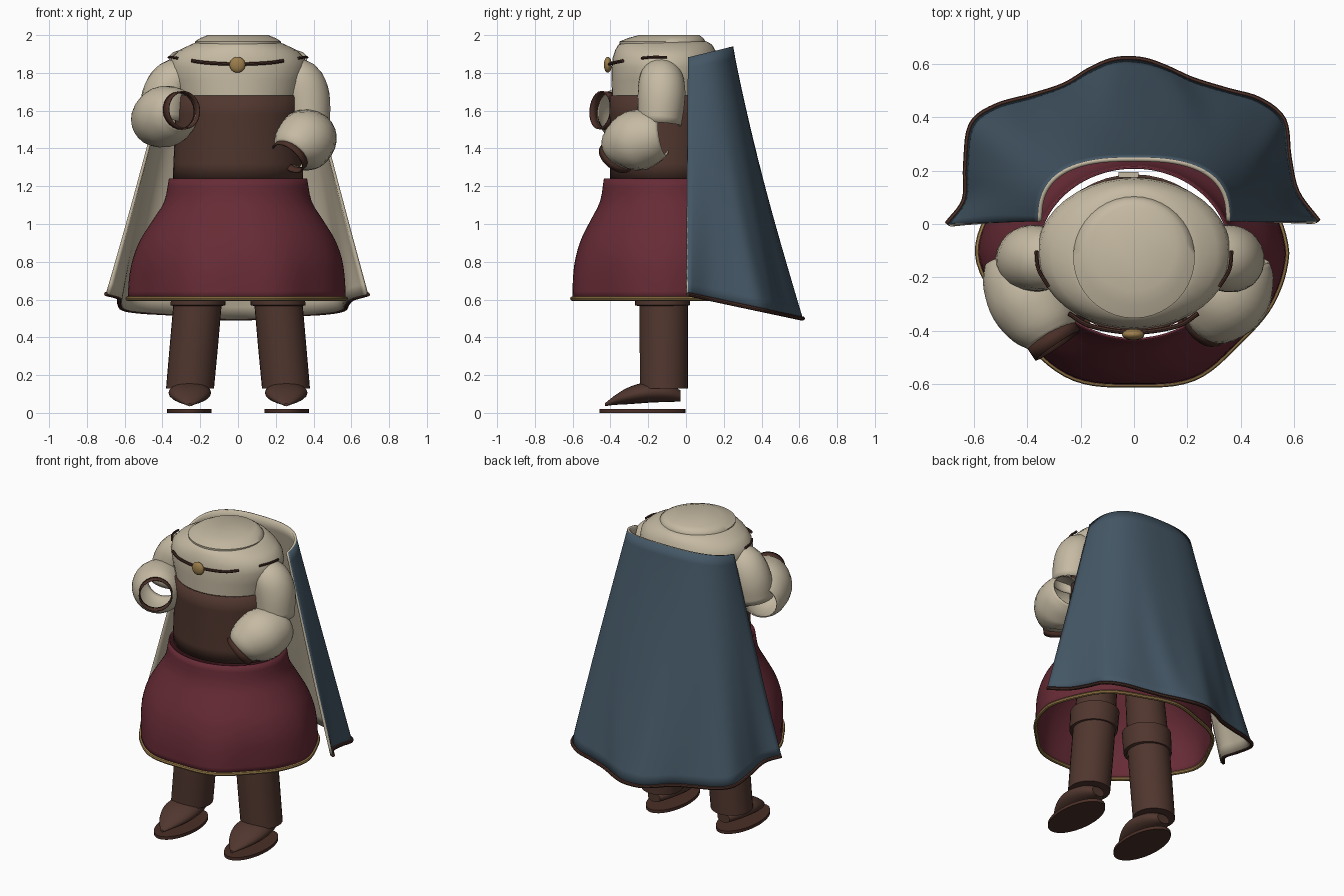
import bpy, bmesh, math
from mathutils import Vector

if "Cube" in bpy.data.objects:
    bpy.data.objects.remove(bpy.data.objects["Cube"])

TAU = 2 * math.pi
CY = -0.11  # body centre line in y


def material(name, rgb):
    m = bpy.data.materials.new(name)
    m.diffuse_color = (*rgb, 1)
    m.use_nodes = True
    m.node_tree.nodes["Principled BSDF"].inputs["Base Color"].default_value = m.diffuse_color
    return m


CREAM = material("cream cloth", (0.56, 0.49, 0.365))
BROWN = material("brown leather", (0.08, 0.037, 0.027))
RED = material("wine red cloth", (0.135, 0.024, 0.036))
BLUE = material("slate blue cloth", (0.059, 0.097, 0.134))
GOLD = material("gold trim", (0.33, 0.205, 0.07))
TRIM = material("dark brown trim", (0.068, 0.028, 0.02))


def loft(name, rings, mats, closed=True, caps=(False, False), thick=0, angle=40):
    """Skin a list of point rings; optional end caps and wall thickness."""
    bm = bmesh.new()
    vs = [[bm.verts.new(p) for p in r] for r in rings]
    n = len(rings[0])
    for a, b in zip(vs, vs[1:]):
        for i in range(n if closed else n - 1):
            j = (i + 1) % n
            bm.faces.new((a[i], a[j], b[j], b[i]))
    for want, ring in zip(caps, (vs[0][::-1], vs[-1])):
        if want:
            bm.faces.new(ring)
    if closed:
        bmesh.ops.recalc_face_normals(bm, faces=bm.faces)
    me = bpy.data.meshes.new(name)
    bm.to_mesh(me)
    bm.free()
    ob = bpy.data.objects.new(name, me)
    bpy.context.collection.objects.link(ob)
    for m in mats:
        me.materials.append(m)
    bpy.ops.object.select_all(action='DESELECT')
    ob.select_set(True)
    bpy.context.view_layer.objects.active = ob
    bpy.ops.object.shade_smooth_by_angle(angle=math.radians(angle))
    if thick:
        s = ob.modifiers.new("thickness", 'SOLIDIFY')
        s.thickness = thick
        s.offset = -1
        if len(mats) > 1:
            s.material_offset = 1
            s.material_offset_rim = 1
    return ob


def ellipse(z, rx, ry, cx=0, cy=CY, n=40):
    return [(cx + rx * math.cos(TAU * i / n), cy + ry * math.sin(TAU * i / n), z) for i in range(n)]


def spline(pts, steps):
    """Smooth (Catmull-Rom) resampling of points of any dimension."""
    p = [Vector(q) for q in pts]
    p = [2 * p[0] - p[1]] + p + [2 * p[-1] - p[-2]]
    out = []
    for i in range(1, len(p) - 2):
        a, b, c, d = p[i - 1:i + 3]
        for k in range(steps):
            t = k / steps
            out.append(0.5 * (2 * b + (c - a) * t + (2 * a - 5 * b + 4 * c - d) * t * t
                              + (3 * b - a - 3 * c + d) * t ** 3))
    return out + [p[-2]]


def tube(name, pts, radii, mat, n=24, loop=False, caps=(True, True), thick=0):
    """Round tube of varying radius along a path."""
    P = [Vector(p) for p in pts]
    m = len(P)
    rings = []
    for i in range(m):
        a, b = (P[i - 1], P[(i + 1) % m]) if loop else (P[max(i - 1, 0)], P[min(i + 1, m - 1)])
        t = (b - a).normalized()
        up = Vector((0, 0, 1)) if abs(t.z) < 0.8 else Vector((0, 1, 0))
        up = Vector((0, 1, 1)) - t * t.dot(Vector((0, 1, 1))) if thick else up
        u = t.cross(up).normalized()
        v = t.cross(u)
        r = radii[i] if isinstance(radii, list) else radii
        rings.append([P[i] + r * (u * math.cos(TAU * k / n) + v * math.sin(TAU * k / n)) for k in range(n)])
    if loop:
        rings.append(rings[0])
        caps = (False, False)
    return loft(name, rings, [mat], caps=caps, thick=thick)


# Torso and neck cap
torso = [(1.55, .315, .28), (1.68, .325, .282), (1.76, .35, .284), (1.83, .364, .284),
         (1.88, .353, .278), (1.92, .312, .265), (1.95, .25, .248), (1.965, .215, .222)]
loft("torso", [ellipse(*r) for r in torso], [CREAM], caps=(False, True))
loft("neck_cap", [ellipse(z, r, r, cy=cy) for z, r, cy in
                  ((1.945, .226, -.125), (1.966, .228, -.125), (1.985, .198, -.107), (2.0, .16, -.09))],
     [CREAM], caps=(False, True), angle=60)

# Corset
loft("corset", [ellipse(z, rx, ry) for z, rx, ry in
                ((1.24, .345, .292), (1.32, .342, .292), (1.45, .336, .292), (1.58, .333, .294), (1.68, .332, .296))],
     [BROWN], thick=.012)

# Skirt with uneven soft folds that grow toward the hem
lobes = [1.015, .99, 1.02, .98, 1.02, .98, 1.02, 1.0, 1.04, .965, .98, 1.03, 1.0, 1.03, .97, .99]
NS = 96
wave = [v.x for v in spline([(f, 0) for f in lobes + lobes[:1]], NS // 16)][:NS]


def skirt_ring(z, rx, ry, t):
    ring = []
    for i in range(NS):
        a, f = TAU * i / NS, 1 + (wave[i] - 1) * t * t
        ring.append((rx * f * math.cos(a), CY + ry * f * math.sin(a), z))
    return ring


profile = spline([(1.24, .366, .325, 0), (1.12, .39, .345, .1), (1.02, .45, .395, .3), (.92, .51, .445, .5),
                  (.82, .545, .475, .7), (.72, .558, .488, .9), (.605, .562, .491, 1)], 3)
rings = [skirt_ring(*p) for p in profile]
loft("skirt", rings, [RED], thick=.008)
tube("skirt_hem", rings[-1], .012, GOLD, n=8, loop=True)

# Cape: swept from a rounded neckline to a wavy hem
hem = spline([(-.70, 0), (-.635, .09), (-.63, .22), (-.61, .37), (-.52, .44), (-.38, .48), (-.26, .52),
              (-.16, .58), (-.07, .615), (.03, .615), (.12, .585), (.22, .54), (.35, .50), (.47, .465),
              (.56, .39), (.58, .25), (.61, .12), (.69, .01)], 5)
N = len(hem)


def cape_point(i, t):
    a = math.pi * (1 - i / (N - 1))
    c, s = math.cos(a), max(math.sin(a), 0)
    tx, ty = .36 * math.copysign(abs(c) ** .75, c), .01 + .24 * s ** .75
    bx = .68 * math.copysign(abs(c) ** .75, c)
    by = .58 * s ** .75
    w = t ** 1.5  # folds appear gradually
    bx, by = bx + (hem[i].x - bx) * w, by + (hem[i].y - by) * w
    ripple = .012 * math.sin(a * 16) * s * t ** 4 * (1 - t) * 4
    y = ty + (by - ty) * t ** 1.08 + ripple
    z0 = 1.88 + .06 * min(1, ty / .25)
    z1 = .63 - .13 * min(1, hem[i].y / .61)
    return Vector((tx + (bx - tx) * t, y, z0 + (z1 - z0) * t))


M = 22
cape = [[cape_point(i, k / M) for i in range(N)] for k in range(M, -1, -1)]
cape = [r[::-1] for r in cape]
loft("cape", cape, [BLUE, CREAM], closed=False, thick=.016, angle=60)
tube("cape_hem", cape[0], .011, TRIM, n=8)

# Sleeves and cuffs: each forearm is posed differently
arms = {
    "right": ([(-.27, -.13, 1.77, .10), (-.34, -.13, 1.752, .12), (-.385, -.13, 1.67, .126), (-.405, -.14, 1.55, .118)],
              [(-.455, -.12, 1.54, .11), (-.43, -.19, 1.55, .145), (-.385, -.28, 1.57, .162),
               (-.335, -.37, 1.59, .138), (-.305, -.425, 1.60, .098)], (.02, -.03, .003)),
    "left": ([(.25, -.13, 1.77, .10), (.325, -.13, 1.755, .12), (.36, -.13, 1.67, .126), (.372, -.14, 1.53, .116)],
             [(.40, -.12, 1.47, .11), (.385, -.18, 1.46, .145), (.35, -.265, 1.44, .163),
              (.305, -.33, 1.40, .138), (.278, -.36, 1.365, .1)], (-.016, -.014, -.018)),
}
for side, (upper, fore, tip) in arms.items():
    for part, path in (("upper_sleeve", upper), ("lower_sleeve", fore)):
        sp = spline(path, 4)
        tube(f"{side}_{part}", [p[:3] for p in sp], [p[3] for p in sp], CREAM, caps=(False, False), thick=.006)
    end = Vector(fore[-1][:3])
    tube(f"{side}_cuff", [end - Vector(tip) * .4, end + Vector(tip)], .102, TRIM, caps=(False, False), thick=.008)

# Necklace chain, pendant and shoulder cords
chain = spline([(-.245, -.335, 1.864), (-.16, -.383, 1.853), (0, -.406, 1.846), (.16, -.383, 1.853), (.24, -.335, 1.864)], 5)
tube("chest_chain", chain, .009, TRIM, n=8)
bpy.ops.mesh.primitive_uv_sphere_add(segments=20, ring_count=12, radius=1, location=(-.003, -.414, 1.843))
pendant = bpy.context.object
pendant.name = "pendant"
pendant.scale = (.042, .021, .042)
pendant.data.materials.append(GOLD)
bpy.ops.object.shade_smooth_by_angle()
for s, side in ((-1, "right"), (1, "left")):
    cord = spline([(s * .32, -.235, 1.878), (s * .358, -.17, 1.884), (s * .366, -.10, 1.882)], 4)
    tube(f"{side}_shoulder_cord", cord, .007, TRIM, n=8)

# Back clasp
bpy.ops.mesh.primitive_cube_add(size=1, location=(-.02, .185, 1.80))
clasp = bpy.context.object
clasp.name = "back_clasp"
clasp.scale = (.075, .02, .03)
clasp.data.materials.append(CREAM)

# Legs, boot bands, shoes and soles
shoe = spline([(-.43, .012, .035, .05), (-.38, .055, .042, .09), (-.32, .09, .045, .128), (-.25, .11, .05, .154),
               (-.18, .11, .055, .162), (-.09, .085, .058, .152), (-.03, .045, .06, .12)], 3)
for s, side in ((-1, "right"), (1, "left")):
    loft(f"{side}_leg", [ellipse(z, r, r, cx=s * x, cy=-.117, n=28) for z, r, x in
                         ((.13, .127, .254), (.35, .128, .234), (.58, .128, .214), (1.0, .115, .178))],
         [BROWN], caps=(True, True))
    loft(f"{side}_boot_band", [ellipse(z, r, r, cx=s * x, cy=-.125, n=28) for z, r, x in
                               ((.565, .125, .212), (.57, .145, .212), (.70, .148, .202), (.705, .118, .202))], [BROWN])
    loft(f"{side}_shoe", [[(s * .255 + w * math.cos(TAU * k / 20), y, (lo + hi) / 2 + (hi - lo) / 2 * math.sin(TAU * k / 20))
                           for k in range(20)] for y, w, lo, hi in shoe], [BROWN], caps=(True, True))
    loft(f"{side}_sole", [ellipse(z, .118, .228, cx=s * .257, cy=-.23, n=32) for z in (0, .02)], [TRIM], caps=(True, True))
